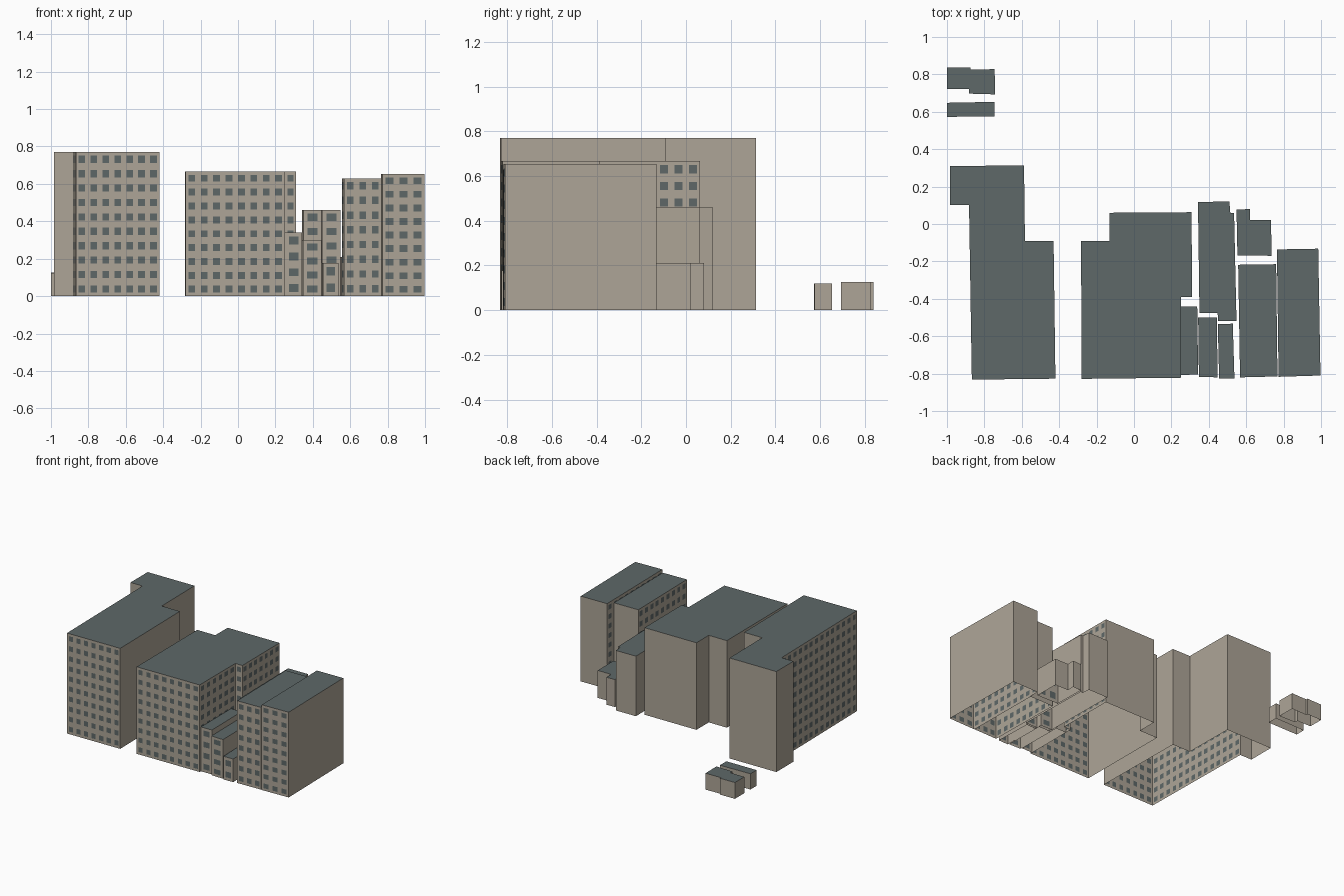
import bpy, bmesh
from mathutils import Vector

if "Cube" in bpy.data.objects:
    bpy.data.objects.remove(bpy.data.objects["Cube"])


def material(name, rgb):
    m = bpy.data.materials.new(name)
    m.diffuse_color = (*rgb, 1.0)
    m.use_nodes = True
    m.node_tree.nodes["Principled BSDF"].inputs["Base Color"].default_value = m.diffuse_color
    return m


WALL = material("warm_stone", (0.42, 0.375, 0.31))
SLATE = material("slate_roof_and_glass", (0.112, 0.138, 0.138))


def splits(count, fill):
    """Cell borders along a wall: solid, window, solid, window ... solid."""
    pad = (1 - fill) / 2
    return [0.0] + [(i + s) / count for i in range(count) for s in (pad, 1 - pad)] + [1.0]


def building(name, height, outline, facades=()):
    """Extruded outline (counter-clockwise, open underneath).
    Walls whose index is in facades get a grid of window faces."""
    bm = bmesh.new()
    n = len(outline)
    for i in range(n):
        a = Vector((*outline[i], 0))
        b = Vector((*outline[(i + 1) % n], 0))
        us, vs = [0.0, 1.0], [0.0, 1.0]
        if i in facades:
            us = splits(max(1, int((b - a).length / 0.063)), 0.55)
            vs = splits(max(1, int(height / 0.0722)), 0.5)
        up = Vector((0, 0, height))
        grid = [[bm.verts.new(a.lerp(b, u) + up * v) for u in us] for v in vs]
        for r in range(len(vs) - 1):
            for c in range(len(us) - 1):
                f = bm.faces.new((grid[r][c], grid[r][c + 1],
                                  grid[r + 1][c + 1], grid[r + 1][c]))
                f.material_index = int(r % 2 == 1 and c % 2 == 1)
    # flat roof
    roof = bm.faces.new([bm.verts.new((x, y, height)) for x, y in outline])
    roof.material_index = 1
    mesh = bpy.data.meshes.new(name)
    bm.to_mesh(mesh)
    bm.free()
    mesh.materials.append(WALL)
    mesh.materials.append(SLATE)
    obj = bpy.data.objects.new(name, mesh)
    bpy.context.collection.objects.link(obj)


# large blocks
building("west_block", 0.77,
         [(-0.867, -0.832), (-0.42, -0.827), (-0.43, -0.09), (-0.583, -0.09),
          (-0.588, 0.313), (-0.983, 0.31), (-0.983, 0.102), (-0.882, 0.102)], (0, 7))
building("central_block", 0.667,
         [(-0.28, -0.828), (0.25, -0.822), (0.25, -0.39), (0.31, -0.39),
          (0.308, 0.063), (-0.13, 0.06), (-0.13, -0.09), (-0.283, -0.09)], (0, 1, 2, 3))
building("east_block_inner", 0.63,
         [(0.567, -0.82), (0.767, -0.815), (0.76, -0.215), (0.557, -0.218)], (0, 3))
building("east_block_outer", 0.653,
         [(0.773, -0.817), (0.997, -0.81), (0.985, -0.132), (0.764, -0.136)], (0, 3))

# small street houses between the blocks
building("street_house_left", 0.34,
         [(0.252, -0.807), (0.343, -0.805), (0.338, -0.44), (0.25, -0.44)], (0,))
building("street_house_middle", 0.3,
         [(0.347, -0.817), (0.447, -0.82), (0.443, -0.5), (0.343, -0.5)], (0,))
building("street_house_right", 0.177,
         [(0.455, -0.827), (0.537, -0.825), (0.528, -0.533), (0.448, -0.535)], (0,))

# courtyard buildings behind them
building("courtyard_house", 0.46,
         [(0.35, -0.475), (0.447, -0.475), (0.45, -0.518), (0.548, -0.518),
          (0.535, 0.06), (0.515, 0.06), (0.51, 0.12), (0.342, 0.118)], (0, 2))
building("courtyard_annex", 0.21,
         [(0.553, -0.168), (0.735, -0.17), (0.733, 0.022), (0.62, 0.022),
          (0.62, 0.08), (0.548, 0.077)], (0,))

# low sheds at the back
building("shed_near", 0.12,
         [(-1.0, 0.573), (-0.745, 0.575), (-0.745, 0.653), (-1.0, 0.648)])
building("shed_far", 0.125,
         [(-1.0, 0.722), (-0.882, 0.722), (-0.882, 0.697), (-0.743, 0.693),
          (-0.745, 0.828), (-0.875, 0.825), (-0.875, 0.838), (-1.0, 0.836)])
